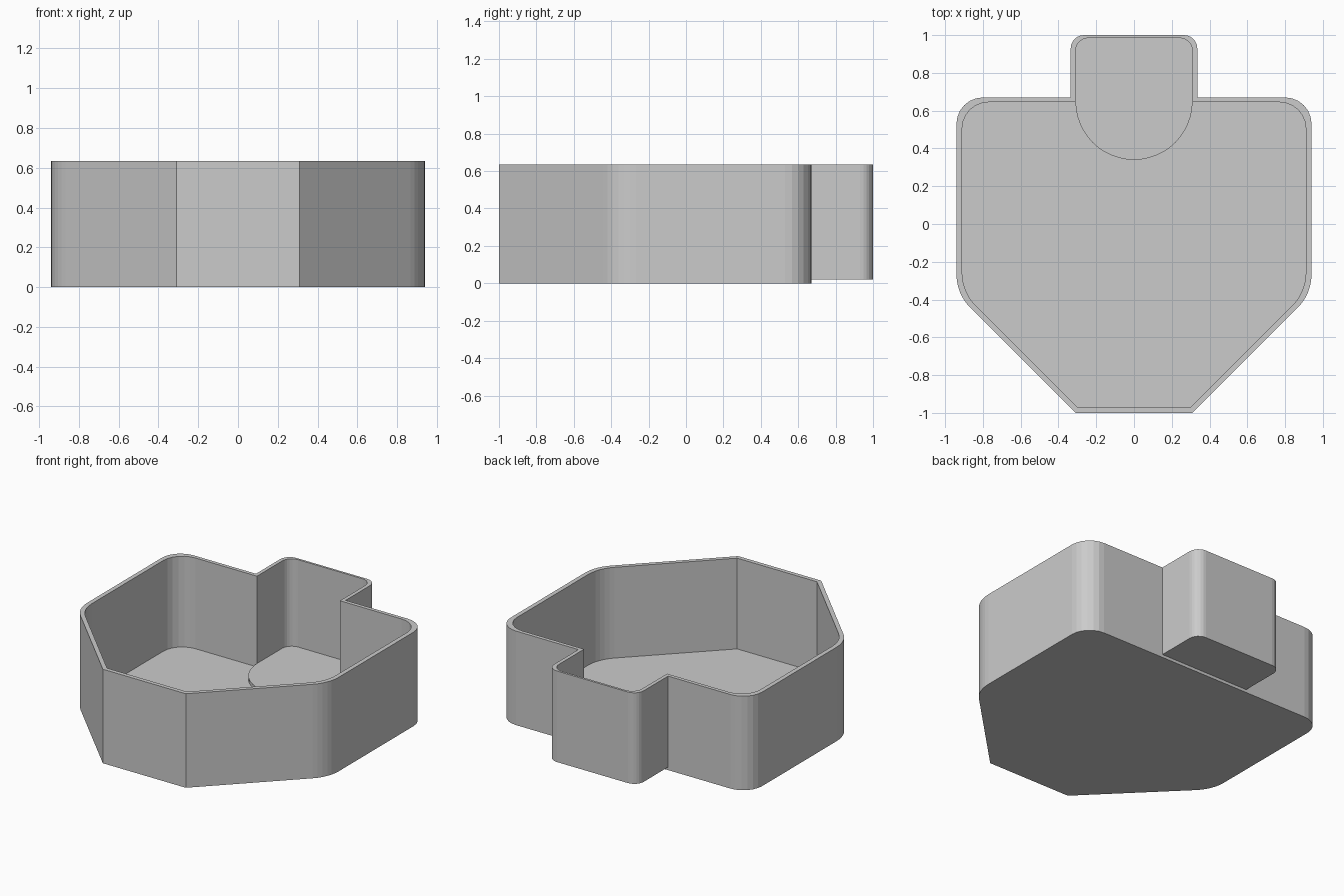
import bpy, bmesh
from math import pi, cos, sin, tan
from mathutils import Vector

if "Cube" in bpy.data.objects:
    bpy.data.objects.remove(bpy.data.objects["Cube"])


def rounded(corners, seg=6):
    """Outline from (x, y, radius) corners, filleted where radius > 0."""
    pts, n = [], len(corners)
    for i, (x, y, r) in enumerate(corners):
        p = Vector((x, y))
        if r == 0:
            pts.append(p)
            continue
        a = (Vector(corners[i - 1][:2]) - p).normalized()
        b = (Vector(corners[(i + 1) % n][:2]) - p).normalized()
        half = a.angle(b) / 2
        c = p + (a + b).normalized() * (r / sin(half))
        start = p + a * (r / tan(half)) - c
        end = p + b * (r / tan(half)) - c
        sweep = pi - 2 * half
        for k in range(seg + 1):
            t = k / seg
            pts.append(c + (start * sin((1 - t) * sweep) + end * sin(t * sweep)) / sin(sweep))
    return pts


def mirrored(right):
    """Right-half corners, bottom to top, closed by their mirror image."""
    return right + [(-x, y, r) for x, y, r in reversed(right)]


def prism(name, pts, z0, z1):
    bm = bmesh.new()
    face = bm.faces.new([bm.verts.new((p[0], p[1], z0)) for p in pts])
    out = bmesh.ops.extrude_face_region(bm, geom=[face])
    bmesh.ops.translate(bm, vec=(0, 0, z1 - z0),
                        verts=[v for v in out["geom"] if isinstance(v, bmesh.types.BMVert)])
    bmesh.ops.recalc_face_normals(bm, faces=bm.faces)
    mesh = bpy.data.meshes.new(name)
    bm.to_mesh(mesh)
    bm.free()
    ob = bpy.data.objects.new(name, mesh)
    bpy.context.collection.objects.link(ob)
    return ob


def combine(target, tool, operation):
    mod = target.modifiers.new("bool", 'BOOLEAN')
    mod.operation, mod.solver, mod.object = operation, 'EXACT', tool
    tool.hide_render = True
    bpy.context.view_layer.objects.active = target
    bpy.ops.object.modifier_apply(modifier=mod.name)
    bpy.data.objects.remove(tool)


HEIGHT, FLOOR, LEDGE = 0.635, 0.022, 0.045

# hollow main bin with angled front
bin_body = prism("bin_body", rounded(mirrored(
    [(0.31, -1, 0), (0.94, -0.37, 0.25), (0.94, 0.67, 0.14)])), 0, HEIGHT)
cavity = prism("cavity_cutter", rounded(mirrored(
    [(0.298, -0.972, 0), (0.91, -0.36, 0.25), (0.91, 0.645, 0.14)])), FLOOR, 1)
combine(bin_body, cavity, 'DIFFERENCE')

# rear pocket, with its floor slightly off the ground
pocket = prism("rear_pocket", rounded(mirrored(
    [(0.335, 0.655, 0), (0.335, 1, 0.07)])), 0.02, HEIGHT)
combine(bin_body, pocket, 'UNION')

# half-round ledge that continues the pocket floor into the bin
arc = [(0.31 * cos(pi + pi * i / 24), 0.65 + 0.31 * sin(pi + pi * i / 24)) for i in range(25)]
combine(bin_body, prism("floor_ledge", arc + [(0.31, 0.66), (-0.31, 0.66)], 0.01, LEDGE), 'UNION')

# pocket opening
opening = prism("opening_cutter", rounded(mirrored(
    [(0.31, 0.6, 0), (0.31, 0.985, 0.07)])), LEDGE, 1)
combine(bin_body, opening, 'DIFFERENCE')
